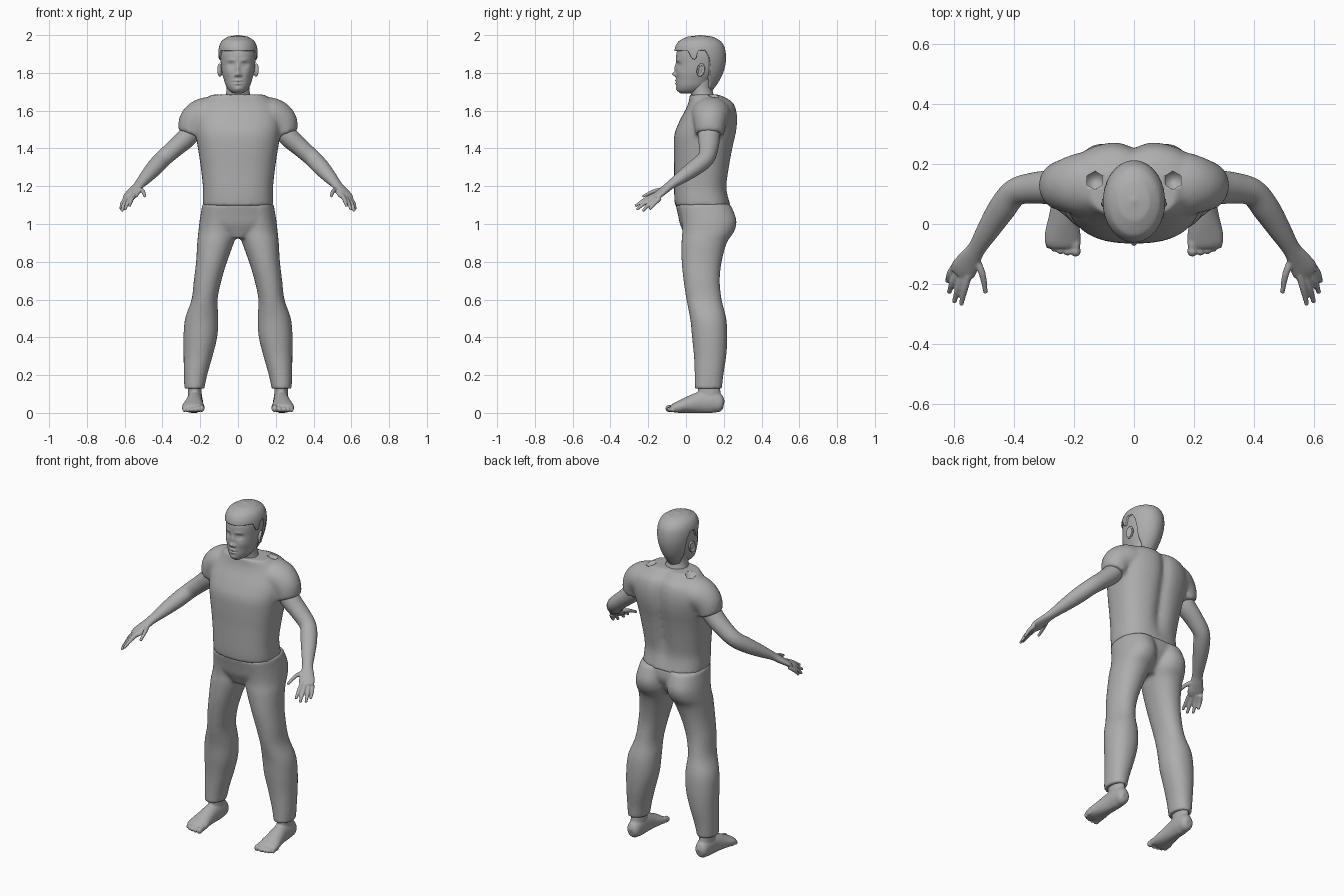
import bpy, bmesh, math
from mathutils import Vector, Matrix

GREY = bpy.data.materials.new("plain_grey")
GREY.diffuse_color = (0.42, 0.42, 0.42, 1)


def spline(rows, t):
    """Smooth interpolation through a list of number rows, t in 0..1."""
    f = t * (len(rows) - 1)
    i = min(int(f), len(rows) - 2)
    u = f - i
    a, b, c, d = (rows[max(0, min(len(rows) - 1, i + k))] for k in (-1, 0, 1, 2))
    return [0.5 * (2 * q + (r - p) * u + (2 * p - 5 * q + 4 * r - s) * u * u
                   + (3 * q - p - 3 * r + s) * u ** 3) for p, q, r, s in zip(a, b, c, d)]


def skin(bm, loops):
    """Join equal loops of points and cap both ends."""
    rings = [[bm.verts.new(p) for p in loop] for loop in loops]
    n = len(rings[0])
    for a, b in zip(rings, rings[1:]):
        for k in range(n):
            bm.faces.new((a[k], a[(k + 1) % n], b[(k + 1) % n], b[k]))
    bm.faces.new(rings[0])
    bm.faces.new(rings[-1])


def loft(bm, rings, upright=False, power=2.0, n=32, sub=5, side=1):
    """Rings are (x, y, z, half width, half depth), level or square to the path."""
    steps = (len(rings) - 1) * sub
    loops = []
    for i in range(steps + 1):
        x, y, z, a, b = spline(rings, i / steps)
        u, v = Vector((1, 0, 0)), Vector((0, 1, 0))
        if not upright:
            p = Vector(spline(rings, max(0, i / steps - 0.02))[:3])
            q = Vector(spline(rings, min(1, i / steps + 0.02))[:3])
            t = (q - p).normalized()
            u = t.cross(Vector((0, 0, 1))).normalized()
            v = u.cross(t)
        loop = []
        for k in range(n):
            c, s = math.cos(2 * math.pi * k / n), math.sin(2 * math.pi * k / n)
            c = math.copysign(abs(c) ** (2 / power), c)
            s = math.copysign(abs(s) ** (2 / power), s)
            w = Vector((x, y, z)) + u * a * c + v * b * s
            loop.append((w.x * side, w.y, w.z))
        loops.append(loop)
    skin(bm, loops)


def upright(rows):
    """(z, x min, x max, y min, y max) to ring form."""
    return [((b + a) / 2, (d + c) / 2, z, (b - a) / 2, (d - c) / 2) for z, a, b, c, d in rows]


def ball(bm, p, r):
    m = Matrix.Translation(p) @ Matrix.Diagonal((*r, 1))
    return bmesh.ops.create_uvsphere(bm, u_segments=24, v_segments=16, radius=1, matrix=m)["verts"]


def finish(name, bm, voxel=0, smooth=0, mirror=False):
    bmesh.ops.recalc_face_normals(bm, faces=bm.faces)
    me = bpy.data.meshes.new(name)
    bm.to_mesh(me)
    bm.free()
    me.materials.append(GREY)
    for f in me.polygons:
        f.use_smooth = True
    ob = bpy.data.objects.new(name, me)
    bpy.context.collection.objects.link(ob)
    if voxel:
        m = ob.modifiers.new("merge", 'REMESH')
        m.mode, m.voxel_size, m.use_smooth_shade = 'VOXEL', voxel, True
    if smooth:
        m = ob.modifiers.new("soften", 'SMOOTH')
        m.factor, m.iterations = 0.5, smooth
    if mirror:
        ob.modifiers.new("other_side", 'MIRROR')
    return ob


# Shirt: trunk plus two short sleeves, with a groove down the spine
bm = bmesh.new()
loft(bm, upright([(z, -w, w, a, b) for z, w, a, b in (
    (1.095, .187, -.058, .236), (1.14, .186, -.062, .225), (1.2, .186, -.063, .218),
    (1.3, .197, -.063, .232), (1.4, .212, -.065, .25), (1.48, .225, -.06, .268),
    (1.55, .23, -.032, .275), (1.61, .215, .0, .268), (1.65, .185, .015, .245),
    (1.685, .14, .02, .18))]), True, 2.5, 48)
for v in bm.verts:
    if v.co.y > 0.12:
        v.co.y -= 0.022 * math.exp(-(v.co.x / .035) ** 2) * min(1, max(0, (v.co.z - 1.12) / .15))
for s in (1, -1):
    loft(bm, [(.09, .135, 1.585, .105, .088), (.175, .132, 1.575, .105, .094),
              (.228, .128, 1.54, .088, .087), (.253, .125, 1.475, .075, .066)], side=s)
shirt = finish("shirt", bm, .011, 5)
# Openings on top of the shoulders
bm = bmesh.new()
for s in (1, -1):
    bmesh.ops.create_cone(bm, cap_ends=True, segments=6, radius1=.03, radius2=.03, depth=.08,
                          matrix=Matrix.Translation((s * .13, .145, 1.675)))
cutter = finish("shoulder_cutter", bm)
cutter.hide_render = True
cutter.hide_set(True)
cut = shirt.modifiers.new("shoulder_openings", 'BOOLEAN')
cut.operation, cut.object = 'DIFFERENCE', cutter

# Trousers: two legs that meet in the hips
bm = bmesh.new()
leg = upright([(.128, .178, .284, .046, .19), (.2, .163, .287, .046, .198), (.3, .135, .288, .042, .213),
               (.4, .11, .289, .032, .219), (.5, .104, .28, .022, .213), (.6, .108, .246, .002, .189),
               (.7, .088, .234, -.013, .179), (.8, .058, .222, -.023, .189), (.9, .022, .216, -.024, .216),
               (.96, .004, .21, -.02, .255), (1.02, .002, .203, -.025, .267), (1.1, 0, .19, -.04, .238)])
for s in (1, -1):
    loft(bm, leg, True, 2.15, side=s)
loft(bm, upright([(z, -w, w, a, b) for z, w, a, b in (
    (.925, .05, .0, .16), (.96, .13, -.015, .19), (1.0, .185, -.032, .215),
    (1.05, .194, -.043, .235), (1.108, .186, -.056, .232))]), True, 2.4, 48)
finish("trousers", bm, .01, 4)

# Arms with hands and fingers
bm = bmesh.new()
loft(bm, [(.225, .125, 1.53, .058, .055), (.265, .122, 1.465, .058, .054), (.33, .12, 1.405, .052, .048),
          (.395, .105, 1.348, .046, .045), (.44, .05, 1.3, .046, .043), (.485, -.02, 1.25, .038, .034),
          (.522, -.08, 1.208, .03, .023), (.545, -.115, 1.18, .037, .02),
          (.566, -.15, 1.153, .044, .017), (.578, -.17, 1.138, .036, .012)])
fingers = [((.550, -.168, 1.153), (.563, -.215, 1.13), (.574, -.264, 1.098)),
           ((.566, -.165, 1.145), (.584, -.213, 1.115), (.597, -.256, 1.08)),
           ((.581, -.155, 1.138), (.602, -.192, 1.108), (.614, -.225, 1.073)),
           ((.594, -.138, 1.136), (.612, -.165, 1.11), (.62, -.188, 1.082)),
           ((.53, -.105, 1.185), (.505, -.165, 1.175), (.494, -.224, 1.148))]
for base, mid, tip in fingers:
    loft(bm, [(*base, .0125, .0125), (*mid, .0115, .011), (*tip, .008, .0075)], n=16)
    ball(bm, tip, (.0085, .0085, .0085))
finish("arms", bm, .0045, 3, True)

# Bare feet with ankles and toes
bm = bmesh.new()
loft(bm, [(.228, .2, .042, .018, .022), (.228, .183, .046, .036, .044), (.228, .14, .058, .042, .06),
          (.23, .08, .055, .043, .058), (.234, .02, .044, .05, .046), (.237, -.03, .033, .059, .034),
          (.237, -.062, .026, .059, .025), (.237, -.078, .022, .048, .017)])
loft(bm, [(.228, .13, .04, .036, .055), (.228, .125, .09, .037, .06), (.23, .12, .15, .034, .058),
          (.231, .118, .18, .034, .056)], True)
for x, y, r in ((.194, -.09, .019), (.221, -.091, .0145), (.244, -.088, .0135),
                (.265, -.081, .0125), (.284, -.07, .012)):
    ball(bm, (x, y, r + .004), (r * .9, r, r))
    ball(bm, (x, y + .025, r + .008), (r * .85, .028, r))
for v in bm.verts:
    v.co.z = max(v.co.z, 0)
finish("feet", bm, .005, 3, True)

# Head: plain skull, then features pushed in or out of the face
skull = upright([(z, -w, w, a, b) for z, w, a, b in (
    (1.692, .022, -.03, .05), (1.705, .045, -.043, .085), (1.73, .063, -.05, .115), (1.765, .075, -.052, .14),
    (1.80, .085, -.052, .162), (1.85, .091, -.052, .185), (1.90, .094, -.051, .195),
    (1.94, .086, -.035, .185), (1.975, .055, .01, .145), (1.988, .02, .05, .1))])
bm = bmesh.new()
loft(bm, skull, True, 2.15, 128, 9)
features = [(0, 1.822, .010, .024, -.010), (0, 1.793, .012, .011, -.019), (.014, 1.787, .008, .008, -.007),
            (.036, 1.843, .018, .012, .013), (.034, 1.842, .012, .006, -.007), (.036, 1.868, .022, .008, -.004),
            (0, 1.759, .019, .006, -.008), (0, 1.743, .016, .006, -.007), (0, 1.7515, .024, .003, .005),
            (0, 1.715, .02, .012, -.006), (.05, 1.8, .018, .02, -.004)]
for v in bm.verts:
    if v.co.y < .04:
        v.co.y += sum(d * math.exp(-((abs(v.co.x) - x) / sx) ** 2 - ((v.co.z - z) / sz) ** 2)
                      for x, z, sx, sz, d in features)
finish("head", bm)

bm = bmesh.new()
loft(bm, [(0, .095, 1.62, .085, .07), (0, .088, 1.68, .066, .06), (0, .08, 1.72, .06, .058),
          (0, .085, 1.77, .062, .06)], True)
finish("neck", bm)

# Ears: tilted ovals with a hollow
bm = bmesh.new()
for v in ball(bm, (0, 0, 0), (.013, .022, .036)):
    if v.co.x > 0 and (v.co.y / .022) ** 2 + (v.co.z / .036) ** 2 < .5:
        v.co.x -= .011
bm.transform(Matrix.Translation((.096, .078, 1.815)) @ Matrix.Rotation(-.2, 4, 'X') @ Matrix.Rotation(.35, 4, 'Z'))
finish("ears", bm, mirror=True)

# Hair: cap whose lower edge runs over the brow, around the ears and down the nape
cap = [(-w, w, a, b) for w, a, b in (
    (.058, -.03, .138), (.07, -.045, .165), (.084, -.055, .188), (.094, -.06, .203), (.101, -.062, .211),
    (.104, -.063, .211), (.1, -.056, .203), (.085, -.036, .182), (.052, .01, .14), (.008, .07, .085))]
heights = (1.70, 1.74, 1.78, 1.82, 1.86, 1.90, 1.94, 1.97, 1.992, 2.0)
cap = upright([(z, *r) for z, r in zip(heights, cap)])
edge = [(0, 1.915), (62, 1.918), (72, 1.875), (80, 1.87), (86, 1.918), (102, 1.92), (112, 1.88),
        (118, 1.78), (135, 1.72), (180, 1.70)]


def hairline(deg):
    for (a, za), (b, zb) in zip(edge, edge[1:]):
        if deg <= b:
            return za + (zb - za) * (deg - a) / (b - a)
    return edge[-1][1]


def cap_row(z):
    i = max(k for k in range(len(heights) - 1) if heights[k] <= z + 1e-6)
    return spline(cap, (i + (z - heights[i]) / (heights[i + 1] - heights[i])) / (len(heights) - 1))


bm = bmesh.new()
loops = []
for i in range(37):
    loop = []
    for k in range(120):
        a = math.radians(k * 3)
        low = hairline(min(k * 3, 360 - k * 3))
        x, y, _, w, d = cap_row(z := low + (2.0 - low) * math.sin(i / 36 * math.pi / 2))
        loop.append((w * math.sin(a), y - d * math.cos(a), z))
    inner = [(p[0] * .86, .07 + (p[1] - .07) * .86, p[2] + .002) for p in loop]
    if i == 0:
        loops.append(inner)
    loops.append(loop)
skin(bm, loops)
bm.faces.ensure_lookup_table()
open_cap = [f for f in bm.faces if len(f.verts) > 4 and f.calc_center_median().z < 1.97]
bmesh.ops.delete(bm, geom=open_cap, context='FACES_ONLY')
finish("hair", bm)
